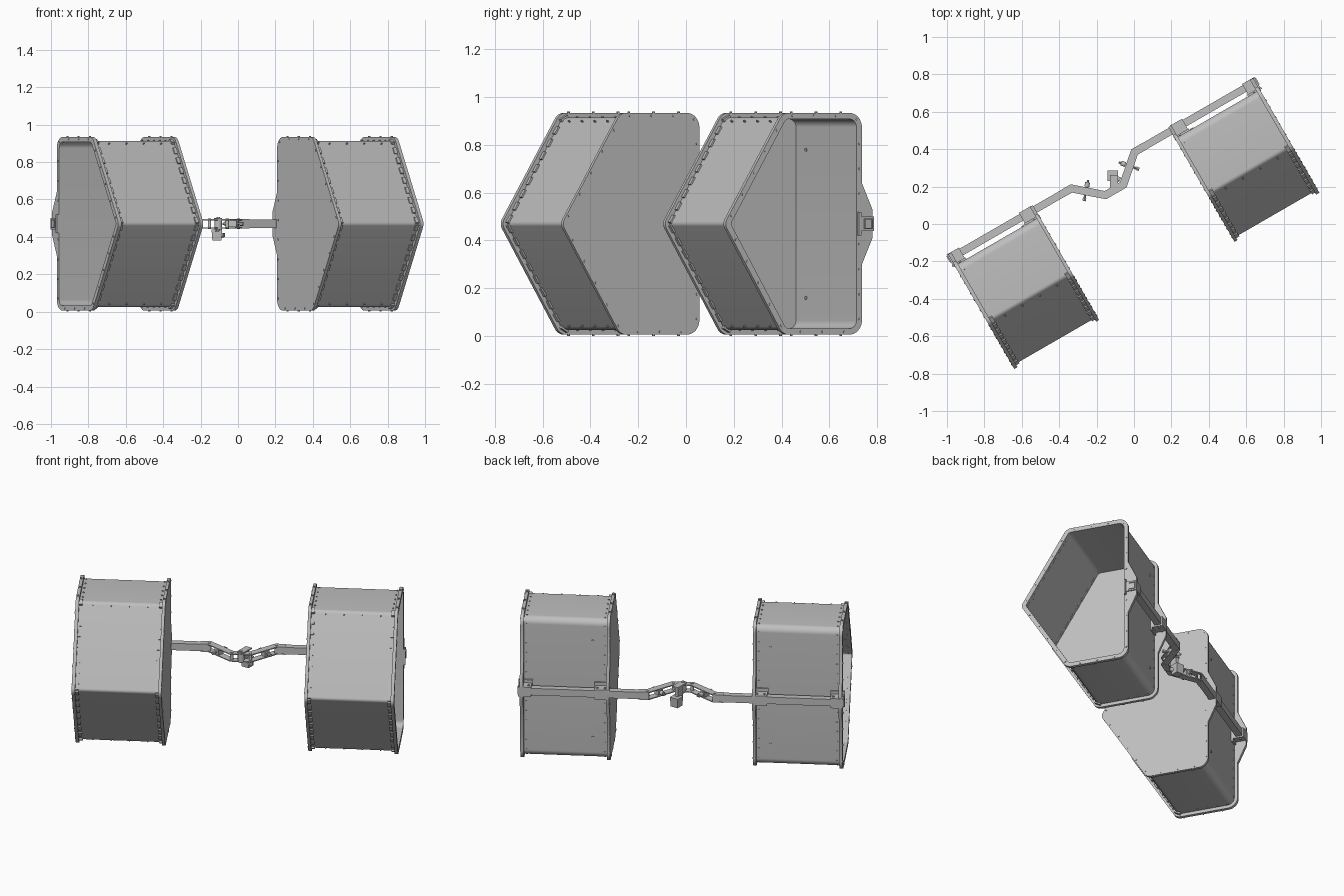
import bpy, bmesh, math
from mathutils import Matrix, Vector

if "Cube" in bpy.data.objects:
    bpy.data.objects.remove(bpy.data.objects["Cube"])

YAW = math.radians(30)
MID = 0.47                      # height of the beam and of the pod tips
IN, OUT = 0.418, 0.942          # pod ends along the beam
grey = bpy.data.materials.new("light_grey")
grey.diffuse_color = (0.52, 0.52, 0.52, 1)
grey.use_nodes = True
grey.node_tree.nodes["Principled BSDF"].inputs["Base Color"].default_value = grey.diffuse_color


def finish(name, me):
    """Clean the mesh, shade it and place it on the turned main axis."""
    bm = bmesh.new()
    bm.from_mesh(me)
    bmesh.ops.remove_doubles(bm, verts=bm.verts, dist=1e-5)
    bmesh.ops.recalc_face_normals(bm, faces=bm.faces)
    for f in bm.faces:
        f.smooth = True
    bm.to_mesh(me)
    bm.free()
    me.set_sharp_from_angle(angle=math.radians(28))
    me.materials.clear()
    me.materials.append(grey)
    ob = bpy.data.objects.new(name, me)
    ob.rotation_euler.z = YAW
    bpy.context.collection.objects.link(ob)
    return ob


def prism(name, loops, lo, hi, axis="u"):
    """Extrude closed outlines (later ones are holes) along the beam or up."""
    cu = bpy.data.curves.new(name, 'CURVE')
    cu.dimensions, cu.fill_mode = '2D', 'BOTH'
    cu.extrude = (hi - lo) / 2
    for pts in loops:
        sp = cu.splines.new('POLY')
        sp.points.add(len(pts) - 1)
        for p, c in zip(sp.points, pts):
            p.co = (c[0], c[1], 0, 1)
        sp.use_cyclic_u = True
    tmp = bpy.data.objects.new("tmp", cu)
    bpy.context.collection.objects.link(tmp)
    bpy.context.view_layer.update()
    me = bpy.data.meshes.new_from_object(
        tmp.evaluated_get(bpy.context.evaluated_depsgraph_get()))
    bpy.data.objects.remove(tmp)
    me.transform(Matrix.Translation((0, 0, (lo + hi) / 2)))
    if axis == "u":
        me.transform(Matrix(((0, 0, 1, 0), (1, 0, 0, 0), (0, 1, 0, 0), (0, 0, 0, 1))))
    return finish(name, me)


def rounded(corners, d=0.0):
    """Inset a clockwise polygon of (a, b, radius) by d and round its corners."""
    n, out = len(corners), []
    for i in range(n):
        p0, p, p1 = (Vector(corners[j % n][:2]) for j in (i - 1, i, i + 1))
        e0, e1 = (p - p0).normalized(), (p1 - p).normalized()
        n0, n1 = Vector((e0.y, -e0.x)), Vector((e1.y, -e1.x))
        p = p + (n0 + n1) * d / (1 + n0.dot(n1))
        r = corners[i][2]
        if r <= 0:
            out.append(p)
            continue
        r = max(r - d, 0.012)
        c = p + (n0 + n1) * r / (1 + n0.dot(n1))
        for k in range(8):
            t = n0.lerp(n1, k / 7).normalized()
            out.append(c - t * r)
    return out


def walk(pts, step):
    """Evenly spaced points with directions along a closed outline."""
    left = step / 2
    for a, b in zip(pts, pts[1:] + pts[:1]):
        seg = b - a
        while left < seg.length:
            yield a + seg.normalized() * left, seg.normalized()
            left += step
        left -= seg.length


def box(bm, c, size, rot=0.0, axis='Z'):
    m = Matrix.Translation(c) @ Matrix.Rotation(rot, 4, axis) @ Matrix.Diagonal((*size, 1))
    bmesh.ops.create_cube(bm, size=1, matrix=m)


def rod(bm, c, direction, r, length, seg=8):
    q = Vector(direction).to_track_quat('Z', 'Y').to_matrix().to_4x4()
    bmesh.ops.create_cone(bm, cap_ends=True, segments=seg, radius1=r, radius2=r,
                          depth=length, matrix=Matrix.Translation(c) @ q)


def make(name, bm):
    me = bpy.data.meshes.new(name)
    bm.to_mesh(me)
    bm.free()
    return finish(name, me)


def rect(a0, a1, b0, b1):
    return [(a0, b0), (a0, b1), (a1, b1), (a1, b0)]


# Five-sided pod profile, in depth and height
TOP, BOT = 0.934, 0.006
pod = [(-0.358, MID, 0.04), (-0.075, TOP, 0.05), (0.306, TOP, 0.06),
       (0.306, BOT, 0.06), (-0.075, BOT, 0.05)]
ears = [(0.306, MID + 0.17, 0), (0.357, MID + 0.06, 0),
        (0.357, MID - 0.06, 0), (0.306, MID - 0.17, 0)]
flange = rounded(pod[:3] + ears + pod[3:])
shell, inner = rounded(pod, 0.02), rounded(pod, 0.026)

for s, side in ((-1, "left"), (1, "right")):
    def span(a, b):
        return min(s * a, s * b), max(s * a, s * b)

    # Pod: closed inner plate, walls, open outer rim
    prism(side + "_end_plate", [flange], *span(IN, IN + 0.018))
    prism(side + "_pod_walls", [shell, inner], *span(IN + 0.018, OUT - 0.02))
    prism(side + "_open_rim", [flange, inner], *span(OUT - 0.02, OUT))

    # Mounting tabs on the walls beside both flanges
    bm = bmesh.new()
    for p, t in walk(shell, 0.062):
        if abs(t.y) > 0.3 and p.x < 0:
            for u in (IN + 0.027, OUT - 0.029):
                box(bm, (s * u, p.x, p.y), (0.02, 0.036, 0.014),
                    math.atan2(t.y, t.x), 'X')
    make(side + "_flange_tabs", bm)

    # Rivets on flange faces, flange edges and walls
    bm = bmesh.new()
    for p, t in walk(rounded(pod, 0.012), 0.105):
        for u in (IN, OUT):
            rod(bm, (s * u, p.x, p.y), (1, 0, 0), 0.005, 0.006)
    for p, t in walk(shell, 0.062):
        if p.x > -0.05:
            for u in (IN + 0.032, OUT - 0.034):
                rod(bm, (s * u, p.x, p.y), (0, t.y, -t.x), 0.005, 0.008)
    for v in (-0.03, 0.09, 0.21):
        for z in (TOP, BOT):
            for u in (IN + 0.009, OUT - 0.01):
                rod(bm, (s * u, v, z), (0, 0, 1), 0.006, 0.012)
    for k in range(4):
        for z in (TOP - 0.035, BOT + 0.035):
            rod(bm, (s * (0.52 + 0.107 * k), -0.079, z), (0, -0.85, 0.5 if z > MID else -0.5),
                0.004, 0.012)
    for z in (0.16, 0.78):
        rod(bm, (s * 0.52, 0.283, z), (0, 1, 0), 0.008, 0.014, 12)
    make(side + "_rivets", bm)

    # Hollow beam arm along the back of the pod
    prism(side + "_beam_arm",
          [rect(0.312, 0.352, MID - 0.022, MID + 0.022),
           rect(0.316, 0.348, MID - 0.018, MID + 0.018)], *span(0.185, 0.955))

    # Clamp brackets that hold the pod to the arm
    bm = bmesh.new()
    for u in (0.466, 0.912):
        box(bm, (s * u, 0.325, MID), (0.075, 0.068, 0.062))
        box(bm, (s * u, 0.29, MID), (0.085, 0.012, 0.10))
        for du in (-0.022, 0.022):
            rod(bm, (s * (u + du), 0.335, MID), (0, 0, 1), 0.007, 0.074)
    make(side + "_clamp_brackets", bm)

    # Folding joint: spacer block and clamp bolt across the slanted link
    bm = bmesh.new()
    slope = math.atan2(0.122, 0.14) * s
    across = Vector((math.sin(slope) * -1, math.cos(slope), 0))
    c = Vector((s * 0.135, 0.28, MID))
    box(bm, c, (0.032, 0.042, 0.036), slope)
    rod(bm, c + across * 0.004, across, 0.006, 0.115)
    rod(bm, c + across * 0.036, across, 0.013, 0.025, 12)
    rod(bm, c - across * 0.045, across, 0.011, 0.016, 6)
    for u, v in ((0.195, 0.332), (0.055, 0.21)):
        rod(bm, (s * u, v, MID), (0, 0, 1), 0.009, 0.056, 12)
    make(side + "_link_bolt", bm)

# Bent centre link: paired upper and lower plates
path = [(-0.25, 0.332), (-0.195, 0.332), (-0.055, 0.21)]
path += [(-u, v) for u, v in reversed(path)]
W = 0.021
shift = [0, 0.008, 0.008, -0.008, -0.008, 0]
outline = [(u + d, v + W) for (u, v), d in zip(path, shift)]
outline += [(u - d, v - W) for (u, v), d in reversed(list(zip(path, shift)))]
for name, z in (("lower_link_plate", MID - 0.025), ("upper_link_plate", MID + 0.019)):
    prism(name, [outline], z, z + 0.006, "up")

# Centre pivot with the small hanging tapered block behind it
bm = bmesh.new()
rod(bm, (0, 0.21, MID), (0, 0, 1), 0.02, 0.06, 16)
rod(bm, (0, 0.21, MID), (0, 0, 1), 0.009, 0.075, 12)
make("centre_pivot", bm)
bm = bmesh.new()
c = Vector((0.031, 0.28, 0.41))
m = Matrix.Translation(c) @ Matrix.Rotation(-YAW, 4, 'Z')
bmesh.ops.create_cone(bm, cap_ends=True, segments=4, radius1=0.034, radius2=0.04, depth=0.06,
                      matrix=m @ Matrix.Rotation(math.radians(45), 4, 'Z'))
box(bm, c + Vector((-0.012, -0.022, 0.05)), (0.02, 0.05, 0.07), -YAW)
box(bm, c + Vector((-0.012, -0.035, 0.088)), (0.042, 0.08, 0.008), -YAW)
rod(bm, c + Vector((0.015, -0.026, 0)), (-0.5, 0.866, 0), 0.012, 0.03, 12)
make("hanging_block", bm)
